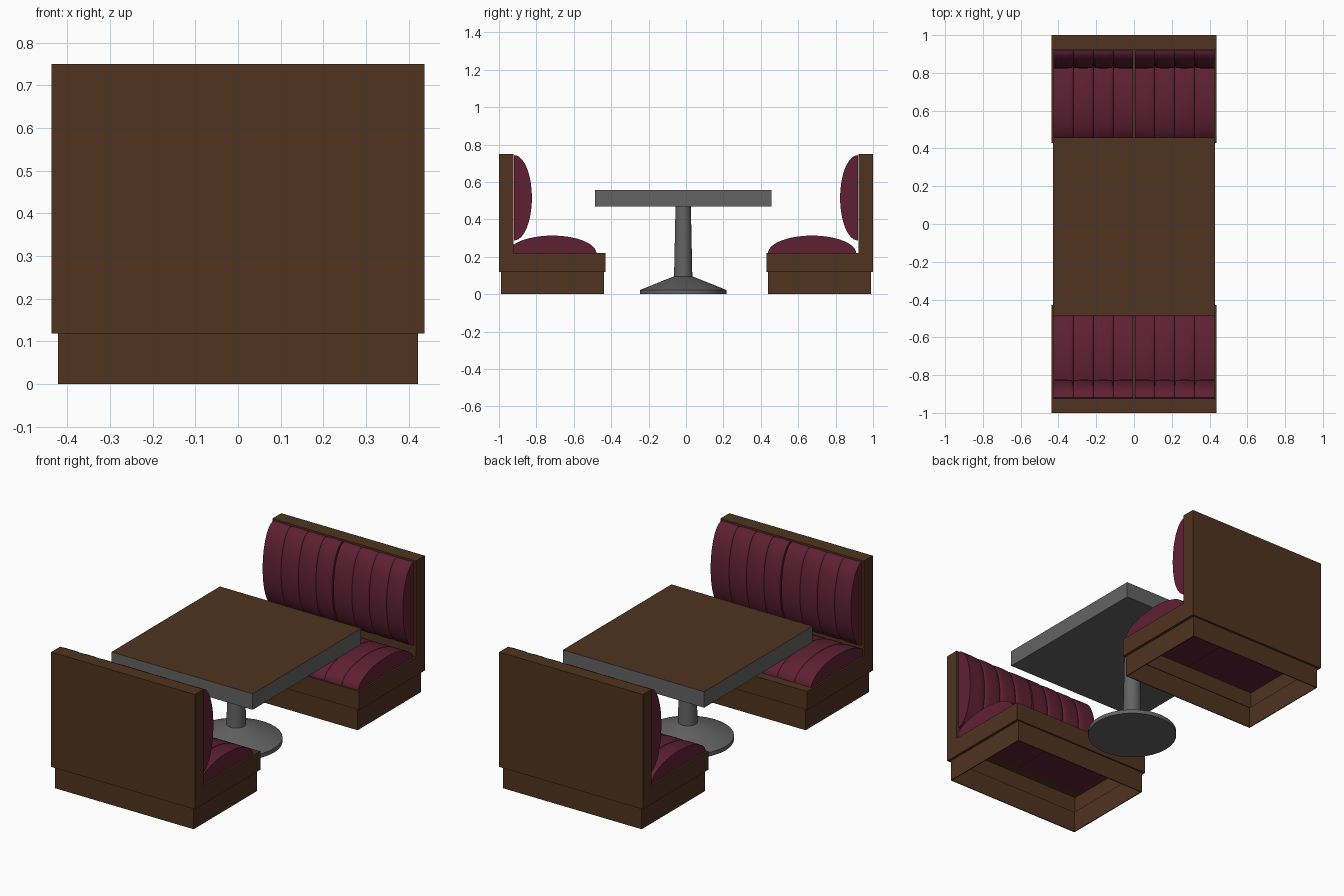
import bpy, bmesh, math

if "Cube" in bpy.data.objects:
    bpy.data.objects.remove(bpy.data.objects["Cube"])

def material(name, rgb):
    m = bpy.data.materials.new(name)
    m.diffuse_color = (*rgb, 1)
    m.use_nodes = True
    m.node_tree.nodes["Principled BSDF"].inputs["Base Color"].default_value = m.diffuse_color
    return m

WOOD = material("dark_wood", (0.079, 0.033, 0.0135))
VINYL = material("burgundy_vinyl", (0.113, 0.0145, 0.034))
METAL = material("grey_metal", (0.125, 0.125, 0.125))

def finish(name, bm, mats, smooth=False):
    bmesh.ops.recalc_face_normals(bm, faces=bm.faces)
    me = bpy.data.meshes.new(name)
    bm.to_mesh(me)
    bm.free()
    ob = bpy.data.objects.new(name, me)
    bpy.context.collection.objects.link(ob)
    for m in mats:
        me.materials.append(m)
    if smooth:
        bpy.ops.object.select_all(action='DESELECT')
        ob.select_set(True)
        bpy.context.view_layer.objects.active = ob
        bpy.ops.object.shade_smooth_by_angle(angle=math.radians(40))
    return ob

def loft(rings, closed_caps=True):
    """Skin a row of equal closed rings, with flat end caps."""
    bm = bmesh.new()
    rows = [[bm.verts.new(p) for p in r] for r in rings]
    n = len(rows[0])
    for a, b in zip(rows, rows[1:]):
        for i in range(n):
            j = (i + 1) % n
            bm.faces.new((a[i], a[j], b[j], b[i]))
    if closed_caps:
        bm.faces.new(rows[0])
        bm.faces.new(rows[-1])
    return bm

def rect(s, t, z, x=.422, y0=.438, y1=.988):
    """Rectangle in plan, inset by t, on bench side s."""
    return [(sx * (x - t), s * y, z) for sx, y in
            ((-1, y0 + t), (1, y0 + t), (1, y1 - t), (-1, y1 - t))]

def frame(name, s):
    # hollow seat box, open below, with the solid back panel standing on it
    box = dict(x=.437, y0=.43, y1=1)
    bm = loft([rect(s, .015, .118, **box), rect(s, 0, .118, **box), rect(s, 0, .22, **box)], False)
    bm.verts.ensure_lookup_table()
    bm.faces.new(bm.verts[-4:])
    finish(name + "_seat_box", bm, [WOOD])
    bm = loft([rect(s, 0, z, x=.437, y0=.923, y1=1) for z in (.22, .75)])
    finish(name + "_back_panel", bm, [WOOD])

def plinth(name, s):
    # recessed base with thin walls
    bm = loft([rect(s, 0, .118), rect(s, 0, 0), rect(s, .005, 0), rect(s, .005, .118)], False)
    finish(name, bm, [WOOD])

def cushion(name, x0, x1, place, half, depth, pleats=4, steps=12, arc=28):
    # padded half-ellipse section with rounded pleats and full-size flat ends
    rings = []
    w = (x1 - x0) / pleats
    for p in range(pleats):
        for k in range(steps + 1):
            if p and k == 0:
                continue
            u = -math.cos(math.pi * k / steps)       # denser near the seams
            outer = (p == 0 and u < 0) or (p == pleats - 1 and u > 0)
            bulge = 1 if outer else max(0, 1 - abs(u) ** 3) ** (1 / 2.5)
            f = .88 + .12 * bulge
            g = .975 + .025 * bulge
            x = x0 + w * (p + (u + 1) / 2)
            rings.append([place(x, -half * g * math.cos(math.pi * i / arc),
                                depth * f * math.sin(math.pi * i / arc))
                          for i in range(arc + 1)])
    finish(name, loft(rings), [VINYL], True)

# two facing benches; the padding sits slightly off the mirror line
for label, s, seat_y in (("front", -1, -.715), ("rear", 1, .674)):
    frame(label + "_bench", s)
    plinth(label + "_bench_plinth", s)
    for side, x0, x1 in (("left", -.427, -.004), ("right", .004, .427)):
        cushion(f"{label}_{side}_seat_cushion", x0, x1,
                lambda x, a, d: (x, seat_y + a, .218 + d), .236, .095)
        cushion(f"{label}_{side}_back_cushion", x0, x1,
                lambda x, a, d: (x, s * (.919 - d), .515 + a), .228, .095)

# table top: metal slab with a wooden upper face
TY = -.015
bm = bmesh.new()
bmesh.ops.create_cube(bm, size=1)
for v in bm.verts:
    v.co = (v.co.x * .86, TY + v.co.y * .944, .512 + v.co.z * .088)
bm.normal_update()
for f in bm.faces:
    if f.normal.z > .5:
        f.material_index = 1
finish("table_top", bm, [METAL, WOOD])

# pedestal: flared round foot and tapering column
def turned(name, prof, n=32):
    finish(name, loft([[(r * math.cos(2 * math.pi * i / n),
                         TY + r * math.sin(2 * math.pi * i / n), z)
                        for i in range(n)] for r, z in prof]), [METAL], True)

turned("table_foot", [(.231, 0), (.231, .022), (.05, .095)])
turned("table_column", [(.049, .09), (.041, .47)])
